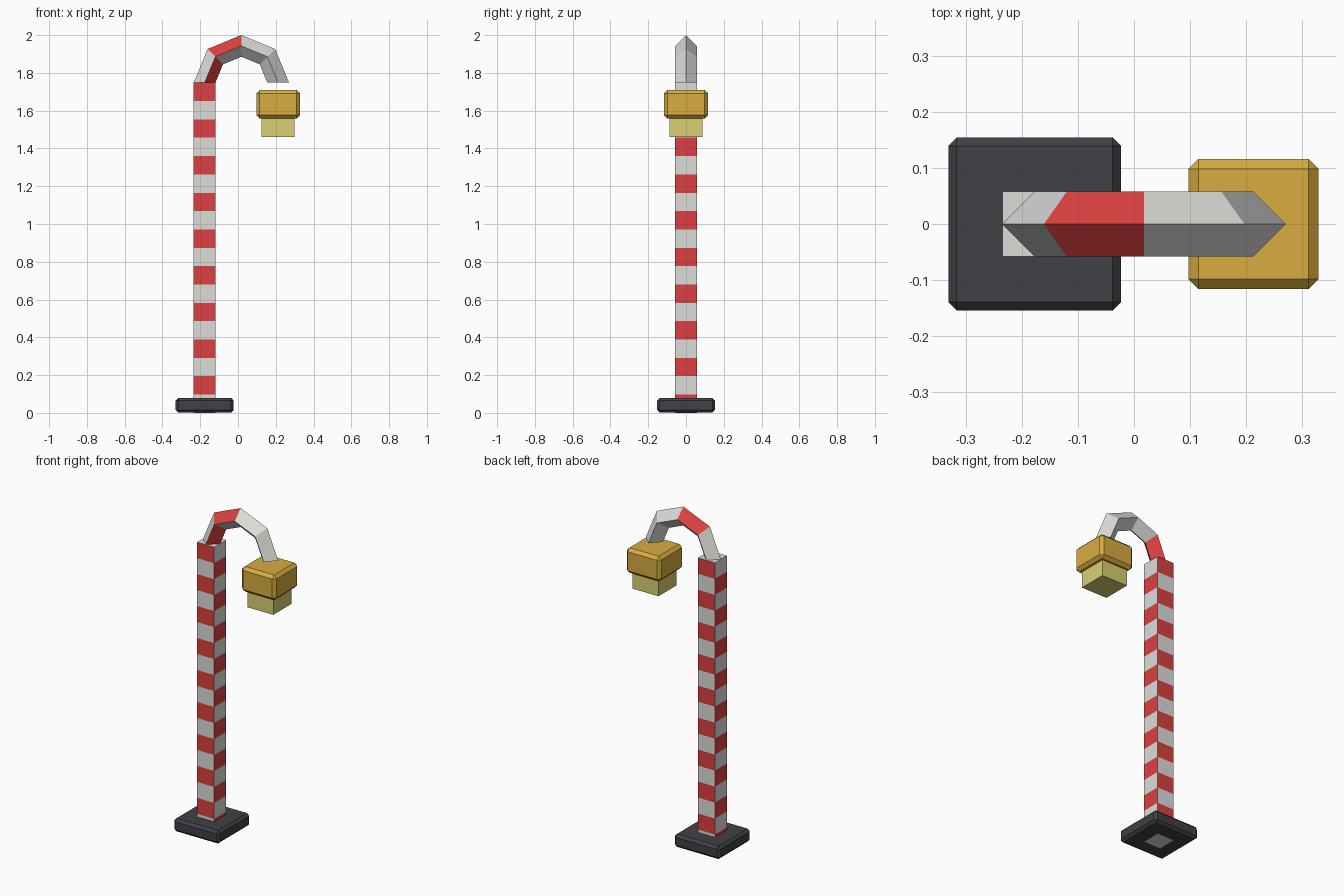
import bpy, bmesh, math

old = bpy.data.objects.get("Cube")
if old:
    bpy.data.objects.remove(old, do_unlink=True)


def make_material(name, rgb):
    # sRGB bytes to linear values
    col = [((c / 255 + 0.055) / 1.055) ** 2.4 for c in rgb] + [1.0]
    mat = bpy.data.materials.new(name)
    mat.use_nodes = True
    mat.diffuse_color = col
    mat.node_tree.nodes["Principled BSDF"].inputs["Base Color"].default_value = col
    return mat


white = make_material("white paint", (220, 221, 217))
red = make_material("red paint", (219, 64, 64))
charcoal = make_material("charcoal", (64, 64, 70))
gold = make_material("gold", (216, 173, 65))
glow = make_material("pale yellow", (216, 209, 115))


def finish(name, bm, *mats):
    bmesh.ops.recalc_face_normals(bm, faces=bm.faces)
    mesh = bpy.data.meshes.new(name)
    bm.to_mesh(mesh)
    bm.free()
    for m in mats:
        mesh.materials.append(m)
    obj = bpy.data.objects.new(name, mesh)
    bpy.context.collection.objects.link(obj)
    return obj


def box(name, x, half, z0, z1, mat, bevel=0):
    bm = bmesh.new()
    bmesh.ops.create_cube(bm, size=1)
    for v in bm.verts:
        v.co.x = x + v.co.x * 2 * half
        v.co.y *= 2 * half
        v.co.z = z0 + (v.co.z + 0.5) * (z1 - z0)
    if bevel:
        bmesh.ops.bevel(bm, geom=bm.edges[:], offset=bevel, segments=1, affect='EDGES')
    return finish(name, bm, mat)


def loft(name, rings, is_red):
    # Capped square tube; is_red(segment, side) picks the painted faces
    bm = bmesh.new()
    loops = [[bm.verts.new(p) for p in ring] for ring in rings]
    for i, (a, b) in enumerate(zip(loops, loops[1:])):
        for s in range(4):
            t = (s + 1) % 4
            f = bm.faces.new((a[s], a[t], b[t], b[s]))
            f.material_index = int(is_red(i, s))
    bm.faces.new(loops[0])
    bm.faces.new(loops[-1])
    return finish(name, bm, white, red)


POLE_X, POLE_TOP, HALF = -0.177, 1.748, 0.0575
ARC_X, ARC_R, BANDS = 0.018, 0.195, 18

# Base plate
box("base_plate", POLE_X, 0.154, 0.001, 0.08, charcoal, 0.015)

# Pole: stripes alternate in height and between neighbouring sides
corners = ((-1, -1), (1, -1), (1, 1), (-1, 1))
pole_rings = [[(POLE_X + cx * HALF, cy * HALF, POLE_TOP * i / BANDS) for cx, cy in corners]
              for i in range(BANDS + 1)]
loft("striped_pole", pole_rings, lambda i, s: (i + s) % 2 == 1)

# Curved arm: diamond section swept over a half circle in four segments
diamond = ((1, 0), (0, 1), (-1, 0), (0, -1))
arm_rings = []
for i in range(5):
    a = math.pi * (1 - i / 4)
    arm_rings.append([(ARC_X + (ARC_R + r * HALF) * math.cos(a), y * HALF,
                       POLE_TOP + (ARC_R + r * HALF) * math.sin(a)) for r, y in diamond])
# Red on the inside of the first segment and the outside of the second
loft("curved_arm", arm_rings,
     lambda i, s: (i == 0 and s in (1, 2)) or (i == 1 and s in (0, 3)))

# Lamp
LAMP_X = ARC_X + ARC_R
box("lamp_housing", LAMP_X, 0.116, 1.558, 1.71, gold, 0.018)
box("lamp_light", LAMP_X - 0.002, 0.087, 1.46, 1.6, glow)
